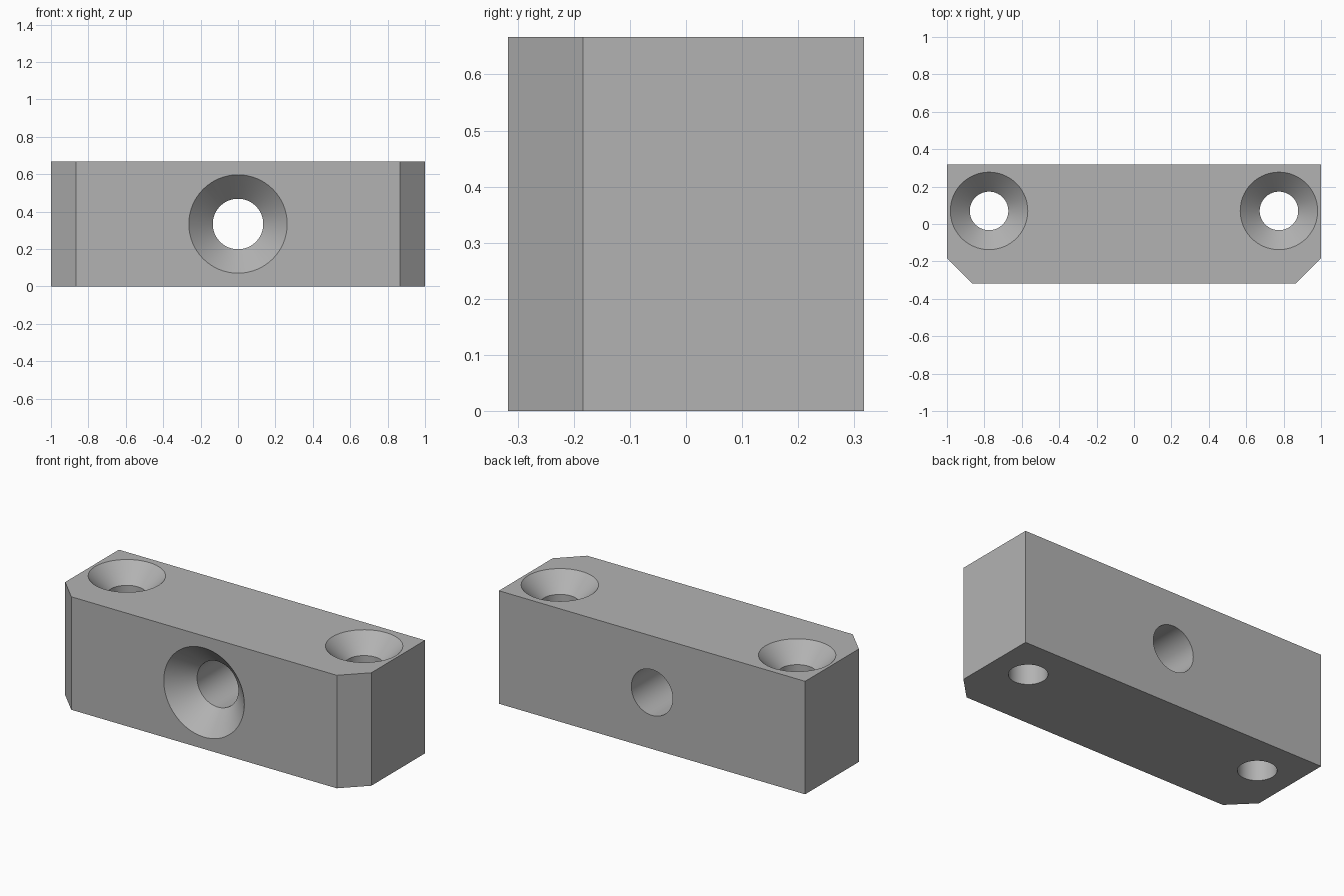
import bpy
import bmesh
import math
from mathutils import Matrix

cube = bpy.data.objects.get("Cube")
if cube:
    bpy.data.objects.remove(cube, do_unlink=True)

WIDTH, DEPTH, HEIGHT, CHAMFER = 2.0, 0.634, 0.667, 0.133

grey = bpy.data.materials.new("plain grey")
grey.use_nodes = True
grey.diffuse_color = (0.45, 0.45, 0.45, 1)
grey.node_tree.nodes["Principled BSDF"].inputs["Base Color"].default_value = grey.diffuse_color


def finish(bm, name):
    bmesh.ops.recalc_face_normals(bm, faces=bm.faces)
    mesh = bpy.data.meshes.new(name)
    bm.to_mesh(mesh)
    bm.free()
    mesh.materials.append(grey)
    obj = bpy.data.objects.new(name, mesh)
    bpy.context.collection.objects.link(obj)
    return obj


def countersunk_cutter(name, bore, rim, length, matrix):
    """Revolved screw-hole profile: mouth at local z = 0, bore running down -z."""
    over = 0.05
    sink = rim - bore  # 90 degree countersink
    profile = [(0, over), (rim + over, over), (rim, 0), (bore, -sink),
               (bore, -length - over), (0, -length - over)]
    bm = bmesh.new()
    verts = [bm.verts.new((r, 0, z)) for r, z in profile]
    edges = [bm.edges.new(pair) for pair in zip(verts, verts[1:])]
    bmesh.ops.spin(bm, geom=verts + edges, axis=(0, 0, 1), cent=(0, 0, 0),
                   angle=math.tau, steps=96, use_duplicate=False)
    bmesh.ops.remove_doubles(bm, verts=bm.verts, dist=1e-5)
    bm.transform(matrix)
    cutter = finish(bm, name)
    cutter.hide_render = True
    return cutter


# Block with chamfered front corners
x, y = WIDTH / 2, DEPTH / 2
outline = [(-x, y), (-x, CHAMFER - y), (CHAMFER - x, -y),
           (x - CHAMFER, -y), (x, CHAMFER - y), (x, y)]
bm = bmesh.new()
base = bm.faces.new([bm.verts.new((px, py, 0)) for px, py in outline])
top = bmesh.ops.extrude_face_region(bm, geom=[base], use_keep_orig=True)
bmesh.ops.translate(bm, vec=(0, 0, HEIGHT),
                    verts=[g for g in top["geom"] if isinstance(g, bmesh.types.BMVert)])
block = finish(bm, "mounting_block")

# Screw holes: one through the front, two through the top
cutters = [countersunk_cutter("front_hole_cutter", 0.135, 0.263, DEPTH,
                              Matrix.Translation((0, -y, HEIGHT / 2))
                              @ Matrix.Rotation(math.pi / 2, 4, "X"))]
for side, label in ((1, "left"), (-1, "right")):
    cutters.append(countersunk_cutter(label + "_hole_cutter", 0.103, 0.207, HEIGHT,
                                      Matrix.Translation((side * 0.775, 0.07, HEIGHT))))

bpy.ops.object.select_all(action="DESELECT")
block.select_set(True)
bpy.context.view_layer.objects.active = block
for cutter in cutters:
    cut = block.modifiers.new(cutter.name, "BOOLEAN")
    cut.operation = "DIFFERENCE"
    cut.solver = "EXACT"
    cut.object = cutter
    bpy.ops.object.modifier_apply(modifier=cut.name)
    bpy.data.objects.remove(cutter, do_unlink=True)

bpy.ops.object.shade_smooth_by_angle(angle=math.radians(25))
